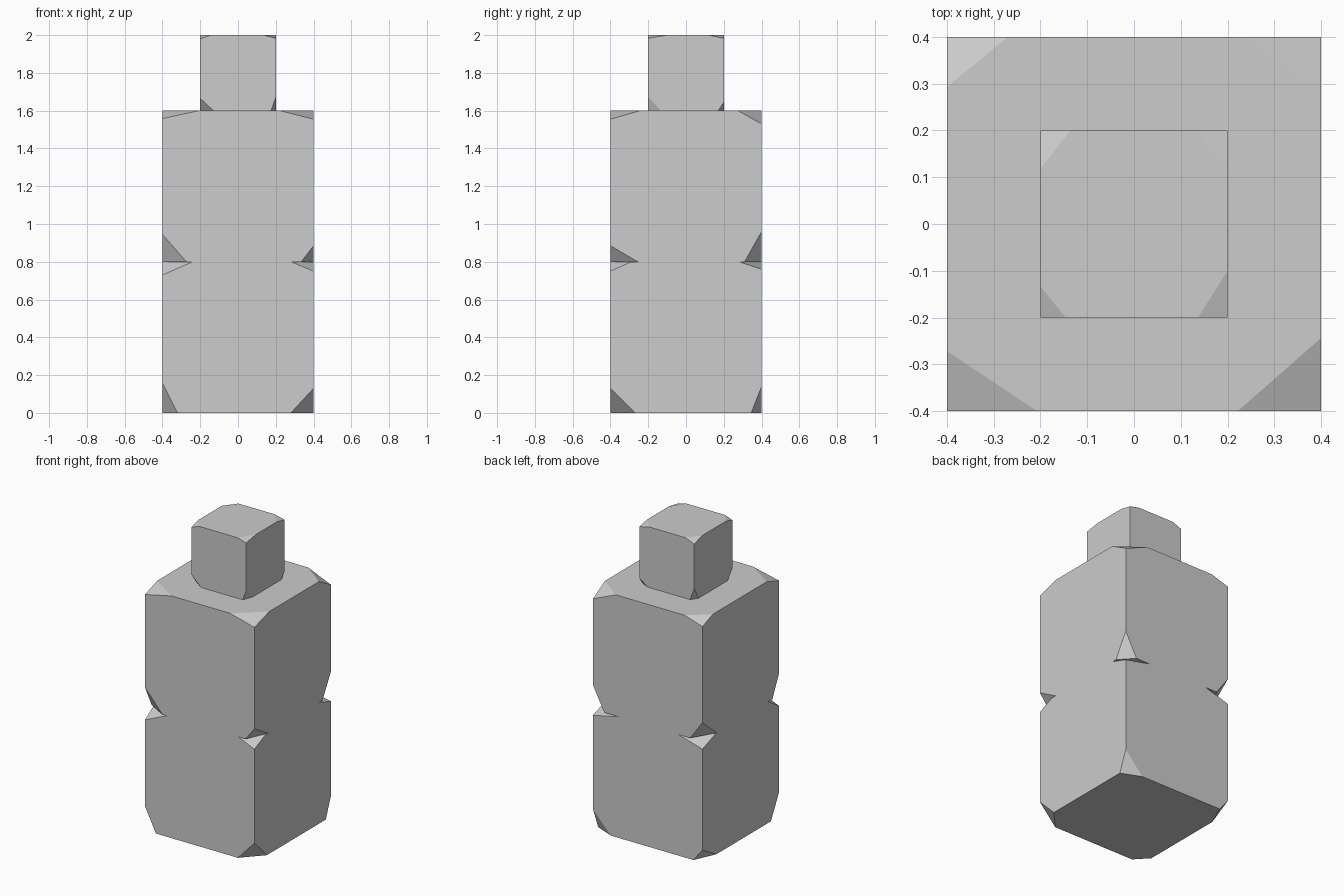
import bpy
import bmesh
from mathutils import Vector

default_cube = bpy.data.objects.get("Cube")
if default_cube:
    bpy.data.objects.remove(default_cube, do_unlink=True)

# One plain grey for the whole stack
grey = bpy.data.materials.new("light_grey")
grey.use_nodes = True
grey.diffuse_color = (0.604, 0.604, 0.604, 1)
grey.node_tree.nodes["Principled BSDF"].inputs["Base Color"].default_value = grey.diffuse_color

# Corner order used by every block, bottom corners first
CORNERS = [(sx, sy, sz) for sz in (-1, 1)
           for sx, sy in ((-1, -1), (1, -1), (-1, 1), (1, 1))]


def chipped_block(name, half, base, chips):
    """Cube standing at height base; each corner is cut off at (dx, dy, dz)."""
    bm = bmesh.new()
    centre = Vector((0, 0, base + half))
    for signs, chip in zip(CORNERS, chips):
        sign = Vector(signs)
        corner = centre + sign * half
        # Each cut corner leaves one point on each of its three edges
        for axis in range(3):
            point = corner.copy()
            point[axis] -= sign[axis] * chip[axis]
            bm.verts.new(point)
    bmesh.ops.convex_hull(bm, input=bm.verts[:])
    bmesh.ops.dissolve_limit(bm, angle_limit=0.01, verts=bm.verts[:], edges=bm.edges[:])
    bmesh.ops.recalc_face_normals(bm, faces=bm.faces[:])
    mesh = bpy.data.meshes.new(name)
    bm.to_mesh(mesh)
    bm.free()
    mesh.materials.append(grey)
    block = bpy.data.objects.new(name, mesh)
    bpy.context.collection.objects.link(block)
    return block


# Bottom block
chipped_block("lower_block", 0.4, 0, [
    (.08, .085, .16), (.12, .13, .13), (.066, .147, .083), (.13, .055, .14),
    (.16, .11, .07), (.12, .11, .05), (.175, .14, .05), (.187, .12, .04)])

# Middle block
chipped_block("upper_block", 0.4, 0.8, [
    (.127, .07, .145), (.065, .145, .085), (.09, .15, .125), (.083, .09, .16),
    (.193, .128, .042), (.178, .156, .045), (.13, .107, .04), (.167, .126, .07)])

# Small block on top
chipped_block("top_block", 0.2, 1.6, [
    (.07, .05, .065), (.025, .068, .07), (.03, .045, .08), (.06, .03, .043),
    (.054, .066, .02), (.063, .1, .017), (.064, .082, .025), (.07, .08, .017)])
